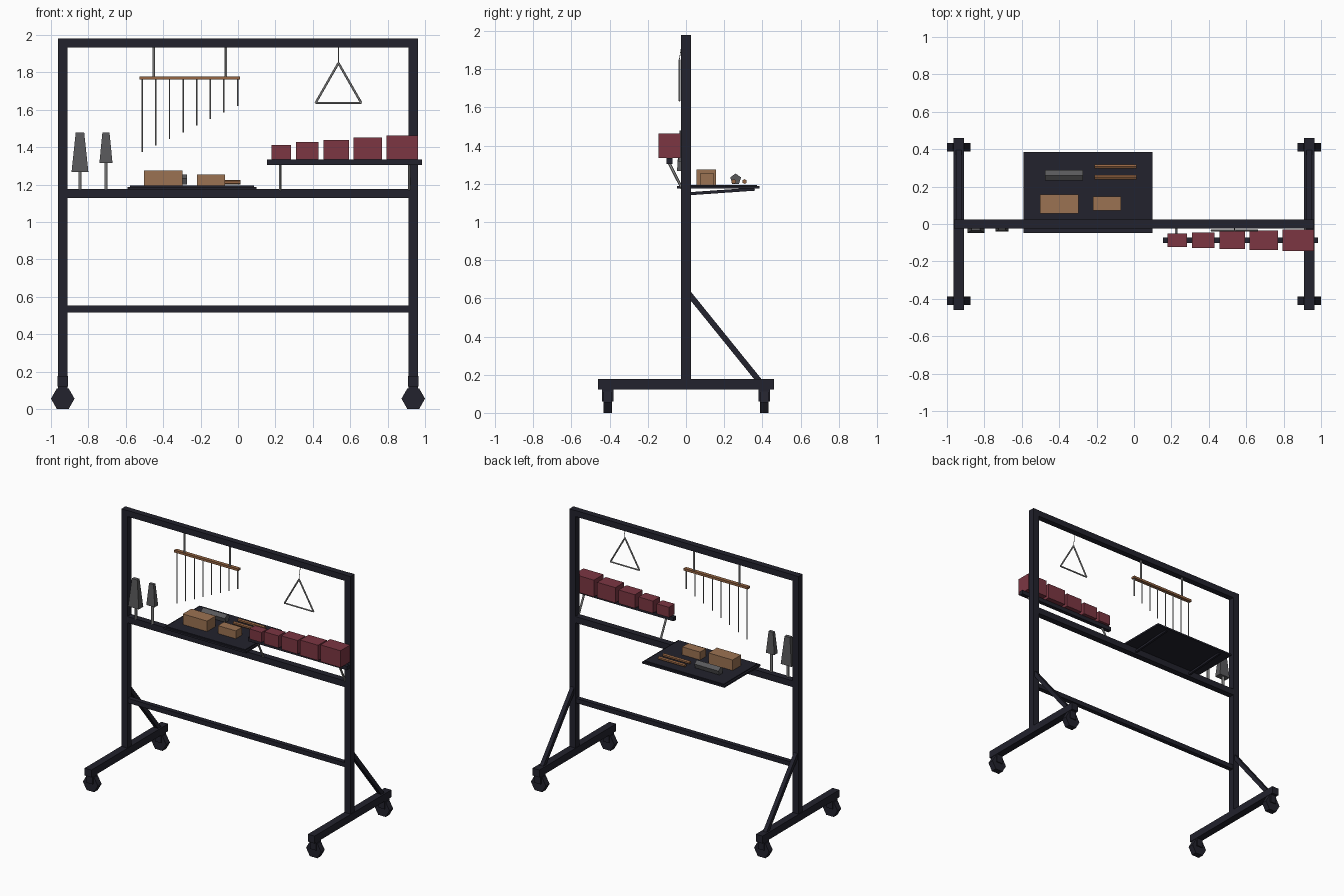
import bpy, bmesh, math
from mathutils import Vector, Matrix

if "Cube" in bpy.data.objects:
    bpy.data.objects.remove(bpy.data.objects["Cube"])


def material(name, r, g, b):
    m = bpy.data.materials.new(name)
    m.diffuse_color = (r, g, b, 1)
    m.use_nodes = True
    m.node_tree.nodes["Principled BSDF"].inputs["Base Color"].default_value = m.diffuse_color
    return m


FRAME = material("dark frame", 0.016, 0.016, 0.026)
WOOD = material("light wood", 0.33, 0.17, 0.085)
STICK = material("warm wood", 0.30, 0.13, 0.055)
RED = material("dull red", 0.20, 0.037, 0.055)
BELL = material("dark metal", 0.10, 0.10, 0.105)
STEEL = material("steel", 0.33, 0.33, 0.33)


def finish(name, bm, mat):
    bmesh.ops.recalc_face_normals(bm, faces=bm.faces)
    me = bpy.data.meshes.new(name)
    bm.to_mesh(me)
    bm.free()
    me.materials.append(mat)
    ob = bpy.data.objects.new(name, me)
    bpy.context.collection.objects.link(ob)
    return ob


def box(name, x, y, z, mat):
    """Box from (min, max) ranges."""
    bm = bmesh.new()
    bmesh.ops.create_cube(bm, size=1)
    for v in bm.verts:
        v.co = Vector([(r[0] + r[1]) / 2 + c * (r[1] - r[0]) for c, r in zip(v.co, (x, y, z))])
    return finish(name, bm, mat)


def rod(name, a, b, r, mat, sides=6, spin=0.0):
    """Prism with the given number of sides running from a to b."""
    a, b = Vector(a), Vector(b)
    bm = bmesh.new()
    rot = (b - a).to_track_quat('Z', 'Y').to_matrix().to_4x4()
    m = Matrix.Translation((a + b) / 2) @ rot @ Matrix.Rotation(spin, 4, 'Z')
    bmesh.ops.create_cone(bm, cap_ends=True, segments=sides, radius1=r, radius2=r,
                          depth=(b - a).length, matrix=m)
    return finish(name, bm, mat)


def square_bar(name, a, b, w, mat):
    return rod(name, a, b, w / math.sqrt(2), mat, 4, math.pi / 4)


# Frame: posts, feet, braces and casters on both sides
for s, side in ((-1, "left"), (1, "right")):
    x = s * 0.937
    box(side + "_post", (x - 0.025, x + 0.025), (-0.025, 0.025), (0.15, 1.98), FRAME)
    box(side + "_foot", (x - 0.028, x + 0.028), (-0.46, 0.46), (0.122, 0.178), FRAME)
    square_bar(side + "_brace", (x, 0.01, 0.63), (x, 0.39, 0.16), 0.03, FRAME)
    for t, end in ((-1, "front"), (1, "back")):
        y = t * 0.41
        box(f"{side}_{end}_caster_mount", (x - 0.025, x + 0.025), (y - 0.03, y + 0.03),
            (0.06, 0.125), FRAME)
        wheel = bmesh.new()
        for k in range(6):
            a = k * math.pi / 3
            wheel.verts.new((x + 0.063 * math.cos(a), y - 0.022, 0.0555 + 0.064 * math.sin(a)))
        f = wheel.faces.new(wheel.verts[:])
        g = bmesh.ops.extrude_face_region(wheel, geom=[f])
        bmesh.ops.translate(wheel, vec=(0, 0.044, 0),
                            verts=[v for v in g["geom"] if isinstance(v, bmesh.types.BMVert)])
        finish(f"{side}_{end}_wheel", wheel, FRAME)

# Cross bars
for name, z, h in (("top_bar", 1.957, 0.023), ("middle_bar", 1.152, 0.024), ("lower_bar", 0.535, 0.0175)):
    box(name, (-0.937, 0.937), (-h, h), (z - h, z + h), FRAME)

# Tray table with raised mat and under-supports
box("tray", (-0.592, 0.098), (-0.047, 0.385), (1.175, 1.188), FRAME)
box("tray_mat", (-0.578, 0.085), (-0.035, 0.373), (1.187, 1.195), FRAME)
for x in (-0.5, 0.0):
    square_bar("tray_support", (x, 0.015, 1.148), (x, 0.36, 1.172), 0.016, FRAME)

# Wood blocks on the tray, the larger made in two halves
box("large_block_left", (-0.502, -0.4), (0.055, 0.158), (1.195, 1.275), WOOD)
box("large_block_right", (-0.4, -0.298), (0.055, 0.158), (1.195, 1.275), WOOD)
box("small_block", (-0.22, -0.07), (0.073, 0.146), (1.195, 1.255), WOOD)

# Shaker and a pair of sticks
rod("shaker", (-0.475, 0.26, 1.224), (-0.272, 0.26, 1.224), 0.03, BELL, 5)
for y in (0.307, 0.25):
    rod("clave_stick", (-0.21, y, 1.212), (0.013, y, 1.212), 0.0125, STICK, 6)

# Shelf of red blocks on angled brackets
box("block_shelf", (0.155, 0.985), (-0.102, -0.072), (1.305, 1.335), FRAME)
for x in (0.226, 0.915):
    rod("shelf_bracket", (x, -0.09, 1.312), (x, -0.018, 1.17), 0.0075, STEEL, 6)
for x0, x1, top, d in ((0.18, 0.283, 1.412, 0.07), (0.31, 0.43, 1.427, 0.083), (0.457, 0.594, 1.438, 0.094),
                       (0.618, 0.77, 1.451, 0.104), (0.794, 0.962, 1.463, 0.115)):
    box("red_block", (x0, x1), (-0.087 - d / 2, -0.087 + d / 2), (1.335, top), RED)

# Two tapered bells on stems
for x, z0, w, w_top in ((-0.845, 1.268, 0.09, 0.045), (-0.706, 1.316, 0.07, 0.038)):
    bm = bmesh.new()
    bmesh.ops.create_cube(bm, size=1)
    for v in bm.verts:
        k = w_top if v.co.z > 0 else w
        v.co = (x + v.co.x * k, -0.02 + v.co.y * k * 0.6, 1.48 if v.co.z > 0 else z0)
    finish("bell", bm, BELL)
    rod("bell_stem", (x, -0.015, 1.17), (x, -0.015, z0 + 0.02), 0.01, STEEL, 6)

# Hanging chimes
box("chime_bar", (-0.527, 0.01), (-0.014, 0.014), (1.762, 1.779), STICK)
for x in (-0.45, -0.066):
    rod("chime_hanger", (x, 0, 1.77), (x, 0, 1.94), 0.0075, STEEL, 6)
for i in range(8):
    x = -0.512 + i * 0.0728
    rod("chime", (x, 0, 1.375 + i * 0.035), (x, 0, 1.765), 0.004, STEEL, 5)

# Triangle on a short cord
corners = [(0.537, -0.035, 1.85), (0.415, -0.035, 1.637), (0.659, -0.035, 1.637)]
for i in range(3):
    rod("triangle_side", corners[i], corners[(i + 1) % 3], 0.006, STEEL, 6)
rod("triangle_cord", (0.537, -0.02, 1.94), (0.537, -0.035, 1.85), 0.002, STEEL, 5)
